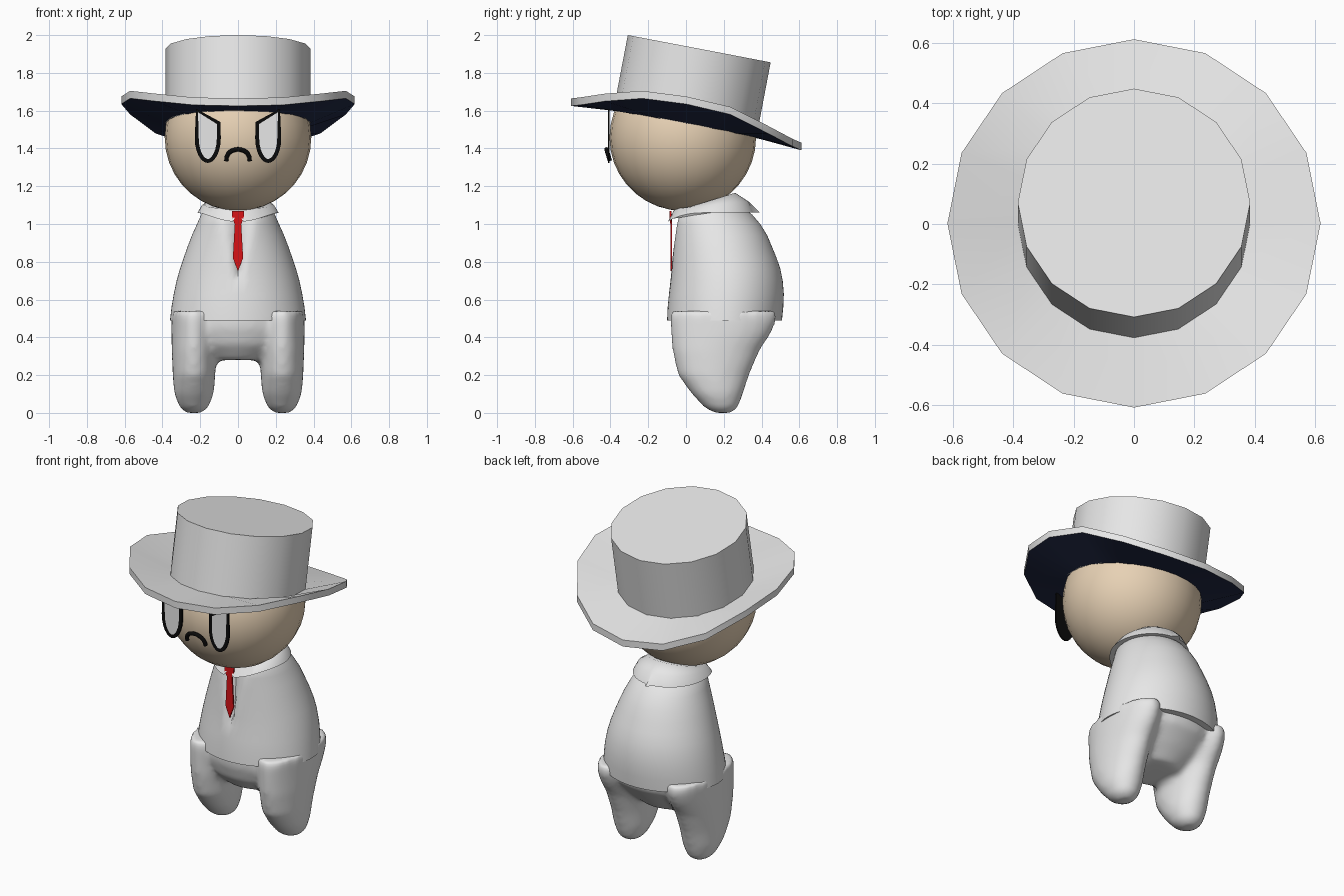
import bpy, bmesh
from math import sin, cos, pi, radians
from mathutils import Vector, Matrix

if "Cube" in bpy.data.objects:
    bpy.data.objects.remove(bpy.data.objects["Cube"], do_unlink=True)


def material(name, r, g, b):
    m = bpy.data.materials.new(name)
    m.use_nodes = True
    m.diffuse_color = (r, g, b, 1)
    m.node_tree.nodes["Principled BSDF"].inputs["Base Color"].default_value = (r, g, b, 1)
    return m


white = material("white cloth", .8, .8, .8)
skin = material("tan skin", .8, .64, .46)
navy = material("navy lining", .018, .026, .07)
black = material("black ink", .003, .003, .003)
red = material("red silk", .7, .006, .008)


def finish(name, bm, mats, angle=35):
    bmesh.ops.recalc_face_normals(bm, faces=bm.faces[:])
    me = bpy.data.meshes.new(name)
    bm.to_mesh(me)
    bm.free()
    for m in mats:
        me.materials.append(m)
    ob = bpy.data.objects.new(name, me)
    bpy.context.collection.objects.link(ob)
    bpy.ops.object.select_all(action='DESELECT')
    ob.select_set(True)
    bpy.context.view_layer.objects.active = ob
    if angle:
        bpy.ops.object.shade_smooth_by_angle(angle=radians(angle))
    return ob


def loft(bm, rings, caps=True, closed=False):
    """Skin a stack of point rings; returns the bands of faces."""
    vs = [[bm.verts.new(p) for p in ring] for ring in rings]
    pairs = list(zip(vs, vs[1:])) + ([(vs[-1], vs[0])] if closed else [])
    n = len(vs[0])
    bands = [[bm.faces.new((a[i], a[(i + 1) % n], b[(i + 1) % n], b[i]))
              for i in range(n)] for a, b in pairs]
    if caps and not closed:
        bm.faces.new(vs[0])
        bm.faces.new(vs[-1])
    return bands


def oval(z, rx, front, back, cx=0, n=48):
    """Level oval ring, starting at the front."""
    cy, ry = (front + back) / 2, (back - front) / 2
    return [Vector((cx + rx * sin(2 * pi * i / n), cy - ry * cos(2 * pi * i / n), z))
            for i in range(n)]


def plate(name, outline, y, thick, mats, inset=0):
    """Thin upright plate facing the front, with an optional inset second colour."""
    bm = bmesh.new()
    bands = loft(bm, [[Vector((x, y + d, z)) for x, z in outline] for d in (0, thick)])
    if inset:
        bm.faces.ensure_lookup_table()
        face = min(bm.faces, key=lambda f: f.calc_center_median().y)
        bmesh.ops.recalc_face_normals(bm, faces=bm.faces[:])
        bmesh.ops.inset_region(bm, faces=[face], thickness=inset)
        face.material_index = 1
    return finish(name, bm, mats, 0)


# Head
bm = bmesh.new()
bmesh.ops.create_uvsphere(bm, u_segments=28, v_segments=18, radius=.388,
                          matrix=Matrix.Translation((0, -.017, 1.458)))
finish("head", bm, [skin], 60)

# Hat crown, tilted backwards
bm = bmesh.new()
tilt = Matrix.Translation((0, .07, 1.928)) @ Matrix.Rotation(radians(-10.8), 4, 'X')
loft(bm, [[tilt @ p for p in oval(z, .385, -.385, .385, n=16)] for z in (-.4, 0)])
finish("hat_crown", bm, [white])

# Hat brim: wavy outer edge, navy underneath
half = [1.665, 1.67, 1.69, 1.705, 1.675, 1.62, 1.52, 1.45, 1.43]
heights = half + half[-2:0:-1]
outer = [Vector((p.x, p.y, z)) for p, z in zip(oval(0, .618, -.608, .612, n=16), heights)]
inner = [tilt @ p for p in oval(-.365, .37, -.37, .37, n=16)]
drop = Vector((0, 0, -.04))
bm = bmesh.new()
bands = loft(bm, [inner, outer, [p + drop for p in outer], [p + drop for p in inner]], closed=True)
for f in bands[2]:
    f.material_index = 1
finish("hat_brim", bm, [white, navy])

# Eyes: lower half oval under a slanted brow
for side, name in ((1, "left_eye"), (-1, "right_eye")):
    pts = [(.16 + .069 * cos(a), 1.455 + .132 * sin(a))
           for a in (pi + pi * i / 12 for i in range(13))]
    pts += [(.222, 1.61), (.093, 1.54)]
    plate(name, [(side * x, z) for x, z in pts], -.413, .009, [black, white], .021)

# Frowning mouth: bent tube
cu = bpy.data.curves.new("mouth", 'CURVE')
cu.dimensions = '3D'
cu.bevel_depth = .012
cu.bevel_resolution = 2
cu.use_fill_caps = True
sp = cu.splines.new('POLY')
path = [(.062 * cos(pi * i / 12), 1.335 + .06 * sin(pi * i / 12) ** .8) for i in range(13)]
sp.points.add(len(path) - 1)
for p, (x, z) in zip(sp.points, path):
    p.co = (x, -.403 - .3 * (z - 1.335), z, 1)
cu.materials.append(black)
bpy.context.collection.objects.link(bpy.data.objects.new("mouth", cu))

# Jacket, with a shallow V opening at the chest
body = [(.49, .36, -.10, .508), (.56, .352, -.097, .515), (.63, .34, -.09, .518),
        (.7, .325, -.082, .512), (.76, .308, -.077, .5), (.82, .288, -.073, .48),
        (.88, .267, -.069, .455), (.94, .244, -.066, .43), (1.0, .217, -.064, .393),
        (1.05, .195, -.06, .35), (1.09, .16, -.03, .3)]
rings = [oval(*r, n=64) for r in body]
for ring in rings:
    for p in ring:
        w = .32 * (p.z - .74)
        if p.y < .05 and w > 0:
            p.y += .045 * max(0, 1 - abs(p.x) / w)
bm = bmesh.new()
loft(bm, rings)
finish("jacket", bm, [white], 45)

# Collar: neck band folded outwards, with two front points
low, fold, top = [oval(*r) for r in ((1.06, .215, -.098, .362), (1.1, .19, -.06, .33),
                                     (1.12, .15, -.03, .26))]
for p in low:
    p.z -= .05 * max(0, (.13 - p.y) / .23) ** 3
    if abs(p.x) < .02:
        p.z, p.y = 1.06, p.y + .03
for p in fold:
    p.z += .02 * (p.y - .13) / .2
for p in top:
    p.z += .045 * (p.y - .115) / .145
bm = bmesh.new()
loft(bm, [low, fold, top])
finish("collar", bm, [white], 50)

# Tie: knot and blade
tie_half = [(.033, 1.07), (.03, 1.03), (.017, 1.0), (.027, .82), (0, .75)]
outline = tie_half + [(-x, z) for x, z in tie_half[-2::-1]]
tie = plate("tie", outline, -.083, .009, [red])
for v in tie.data.vertices:
    if v.co.z > 1.02:
        v.co.y -= .004

# Trousers: two rounded legs and a hip, fused into one smooth form
leg = [(0, .04, .15, .24), (.025, .075, .1, .275), (.1, .105, .03, .302), (.2, .113, -.043, .335),
       (.33, .118, -.073, .39), (.42, .12, -.08, .45), (.49, .12, -.085, .48), (.54, .12, -.085, .48)]
hip = [(.28, .16, .02, .3), (.36, .28, -.05, .38), (.45, .342, -.08, .46), (.54, .342, -.085, .48)]
bm = bmesh.new()
for side in (-1, 1):
    loft(bm, [oval(*r, cx=side * .233, n=32) for r in leg])
loft(bm, [oval(*r, n=48) for r in hip])
trousers = finish("trousers", bm, [white], 0)
fuse = trousers.modifiers.new("fuse", 'REMESH')
fuse.mode = 'VOXEL'
fuse.voxel_size = .018
fuse.use_smooth_shade = True
soften = trousers.modifiers.new("soften", 'SMOOTH')
soften.factor = .5
soften.iterations = 10
